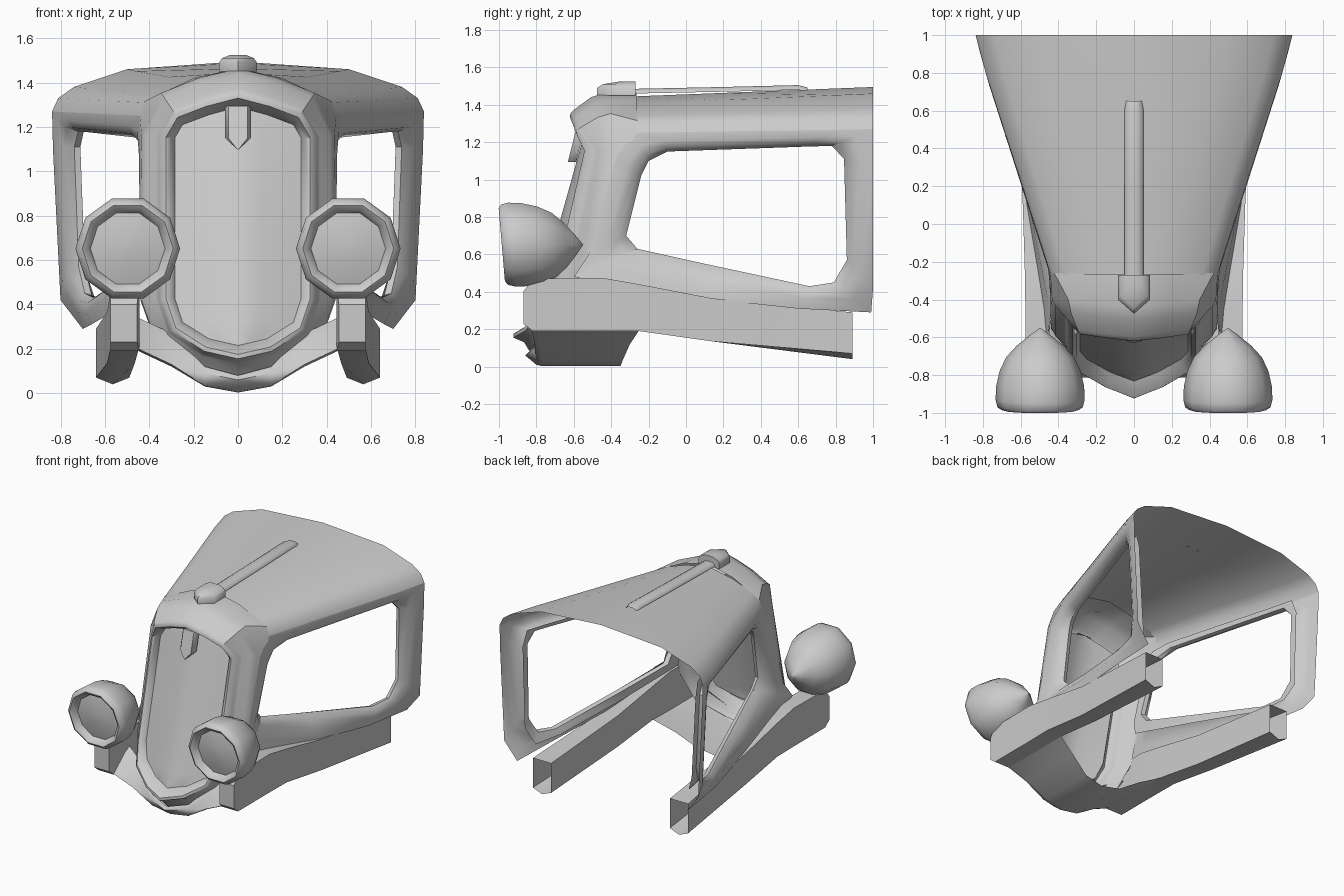
import bpy, bmesh, math
from mathutils import Vector

if "Cube" in bpy.data.objects:
    bpy.data.objects.remove(bpy.data.objects["Cube"])

def grid(name, rows, closed=False, mirror=True, cap_first=False, cap_last=False, angle=40):
    """Skin a list of equal-length point rows, optionally mirrored across x."""
    bm = bmesh.new()
    vs = [[bm.verts.new(p) for p in r] for r in rows]
    n = len(rows[0])
    for a, b in zip(vs, vs[1:]):
        for i in range(n if closed else n - 1):
            j = (i + 1) % n
            bm.faces.new((a[i], a[j], b[j], b[i]))
    if cap_first:
        bm.faces.new(vs[0])
    if cap_last:
        bm.faces.new(vs[-1])
    bmesh.ops.remove_doubles(bm, verts=bm.verts, dist=0.0005)
    bmesh.ops.recalc_face_normals(bm, faces=bm.faces)
    me = bpy.data.meshes.new(name)
    bm.to_mesh(me)
    bm.free()
    ob = bpy.data.objects.new(name, me)
    bpy.context.collection.objects.link(ob)
    bpy.ops.object.select_all(action='DESELECT')
    bpy.context.view_layer.objects.active = ob
    ob.select_set(True)
    bpy.ops.object.shade_smooth_by_angle(angle=math.radians(angle))
    if mirror:
        m = ob.modifiers.new("mirror", 'MIRROR')
        m.merge_threshold = 0.001
    return ob

def interp(t, table):
    for (a, va), (b, vb) in zip(table, table[1:]):
        if t <= b:
            return va + (vb - va) * max(0, (t - a) / (b - a))
    return table[-1][1]

# Grille face: sloped back and bowed forward at the centre
base = [(0, 1.29), (.13, 1.255), (.25, 1.21), (.285, 1.15), (.285, .8),
        (.285, .43), (.25, .32), (.13, .245), (0, .215)]

def face_y(x, z):
    k = .27 + .18 * (1.15 - z)
    return -.57 - .28 * (1.15 - z) + k * x * x / (x + .05)

def offset(d):
    """Grille outline moved outwards by d, with fuller top and shoulders."""
    out = []
    for i, (x, z) in enumerate(base):
        px, pz = base[i - 1] if i else (-base[1][0], base[1][1])
        nx, nz = base[i + 1] if i < len(base) - 1 else (-base[-2][0], base[-2][1])
        t = Vector((nx - px, nz - pz)).normalized()
        e = d * (1.15 if d > .1 and i < 3 else 1)
        out.append((x - t.y * e, z + t.x * e))
    return out

grid("grille", [[(x * t, face_y(x * t, z), z) for t in (0, .35, .7, 1)] for x, z in base], angle=55)

# Grille surround: rolled lip, visor and shell running back to the bonnet
# (outward offset, then depth at the sides, at the top visor and at the chin)
rows = []
for d, side, top, chin in ((0, 0, 0, 0), (.018, -.035, -.06, -.05), (.04, -.05, -.10, -.08),
                           (.06, -.04, -.105, -.075), (.073, -.01, -.10, -.04),
                           (.085, .01, -.09, -.01), (.13, .03, -.02, .03), (.15, .065, .04, .065)):
    rows.append([(x, face_y(x, z) + (top if i < 3 else chin if i > 5 else side), z)
                 for i, (x, z) in enumerate(offset(d))])
rear = [(.06, -.76), (.2, -.66), (.4, -.56), (.62, -.5), (1.13, -.37), (1.28, -.27)]
rows.append([(0, -.265, 1.465), (.2, -.265, 1.42), (.422, -.26, 1.315), (.443, -.27, 1.245)] +
            [(x, interp(z, rear), z) for x, z in offset(.155)[4:]])
grid("grille_surround", rows)

# Bonnet roof: narrow at the grille, wide at the rear
front = [(0, 1.445), (.2, 1.405), (.36, 1.345), (.42, 1.31), (.44, 1.25)]
back = [(0, 1.495), (.5, 1.46), (.74, 1.38), (.81, 1.33), (.838, 1.27)]
grid("bonnet_roof", [[((a[0] + (b[0] - a[0]) * t) * s, -.27 + 1.27 * t, a[1] + (b[1] - a[1]) * t)
                      for a, b in zip(front, back)] for t, s in ((0, 1), (.37, 1.005), (.843, 1.013), (1, 1))])

# Side frame: outer edge blended into a rolled opening
outer = [(.44, -.52, .6), (.44, -.37, 1.13), (.44, -.27, 1.25), (.487, -.12, 1.253),
         (.785, .8, 1.267), (.838, 1, 1.27), (.834, 1, 1.1), (.80, 1, .42),
         (.70, .99, .29), (.66, .6, .31), (.575, .14, .36), (.46, -.6, .48)]
opening = [(-.32, .70), (-.24, 1.02), (-.2, 1.1), (-.1, 1.15), (.66, 1.177), (.78, 1.18),
           (.845, 1.11), (.86, .57), (.79, .45), (.66, .43), (.1, .55), (-.26, .63)]
inner = [Vector((max(.44, .44 + .314 * (y + .27)) - .045 * (1.27 - z), y, z)) for y, z in opening]
grid("side_frame", [[Vector(o).lerp(w, t) - Vector((inset, 0, 0)) for o, w in zip(outer, inner)]
                    for t, inset in ((0, 0), (.45, -.008), (.8, .008), (1, .045), (.95, .075), (.6, .09))],
     closed=True)

# Chassis rails: tapering pentagonal channels, open at the rear
rail = []
for y, x0, x1, zb, zt in ((-.87, .455, .575, .23, .40), (-.82, .445, .575, .19, .47),
                          (-.45, .445, .575, .19, .475), (-.25, .45, .578, .19, .44),
                          (.14, .465, .59, .135, .365), (.89, .49, .64, .07, .29)):
    drop = .03 * (y > .5)
    rail.append([(x0, y, zb), ((x0 + x1) / 2, y, zb - drop), (x1, y, zb), (x1, y, zt), (x0, y, zt)])
grid("chassis_rail", rail, closed=True, cap_first=True, angle=30)

# Front apron under the grille
grid("front_apron", [
    [(0, -.84, .08), (.15, -.80, .12), (.3, -.70, .27), (.45, -.64, .34)],
    [(0, -.86, .06), (.15, -.82, .09), (.3, -.74, .22), (.45, -.70, .31)],
    [(0, -.80, .01), (.15, -.80, .035), (.3, -.81, .13), (.46, -.83, .205)],
    [(0, -.77, .003), (.15, -.77, .03), (.3, -.78, .12), (.46, -.80, .195)],
    [(0, -.35, .003), (.15, -.34, .03), (.3, -.30, .12), (.46, -.25, .195)]], angle=60)

# Headlights: ten-sided turned shells with a recessed lens, tilted slightly
profile = [(.001, -.55), (.05, -.585), (.125, -.645), (.18, -.705), (.215, -.78), (.233, -.86),
           (.236, -.93), (.226, -.97), (.205, -.985), (.182, -.97), (.168, -.94), (.1, -.955), (.001, -.96)]
rows = []
for r, y in profile:
    ring = []
    for i in range(10):
        a = math.tau * i / 10
        dz = r * math.sin(a)
        ring.append((.497 + r * math.cos(a), y - .085 * dz, .652 + dz))
    rows.append(ring)
grid("headlight", rows, closed=True, cap_first=True, cap_last=True, angle=60)

# Badge plate hanging at the top of the grille
plate = [(-.058, 1.295), (-.058, 1.15), (0, 1.095), (.058, 1.15), (.058, 1.295)]
grid("badge_plate", [[(x * s, d - .25 * (1.2 - z), z) for x, z in plate]
                     for d, s in ((-.56, 1), (-.585, 1), (-.605, .75))],
     closed=True, mirror=False, cap_last=True, angle=50)

# Pointed cap on top of the surround
cap = [(0, -.475), (.085, -.40), (.085, -.27), (-.085, -.27), (-.085, -.40)]
grid("radiator_cap", [[(x * s, -.27 + (y + .27) * s, z) for x, y in cap]
                      for s, z in ((1, 1.45), (1, 1.49), (.85, 1.51), (.4, 1.525))],
     closed=True, mirror=False, cap_last=True, angle=50)

# Raised spine along the bonnet
section = ((-.05, -.025), (-.045, -.012), (-.02, 0), (.02, 0), (.045, -.012), (.05, -.025))
grid("bonnet_spine", [[(x * s, y, z + h) for x, h in section]
                      for y, z, s in ((-.28, 1.485, 1), (.2, 1.495, 1), (.6, 1.505, 1), (.65, 1.492, .9))],
     mirror=False, angle=60)
